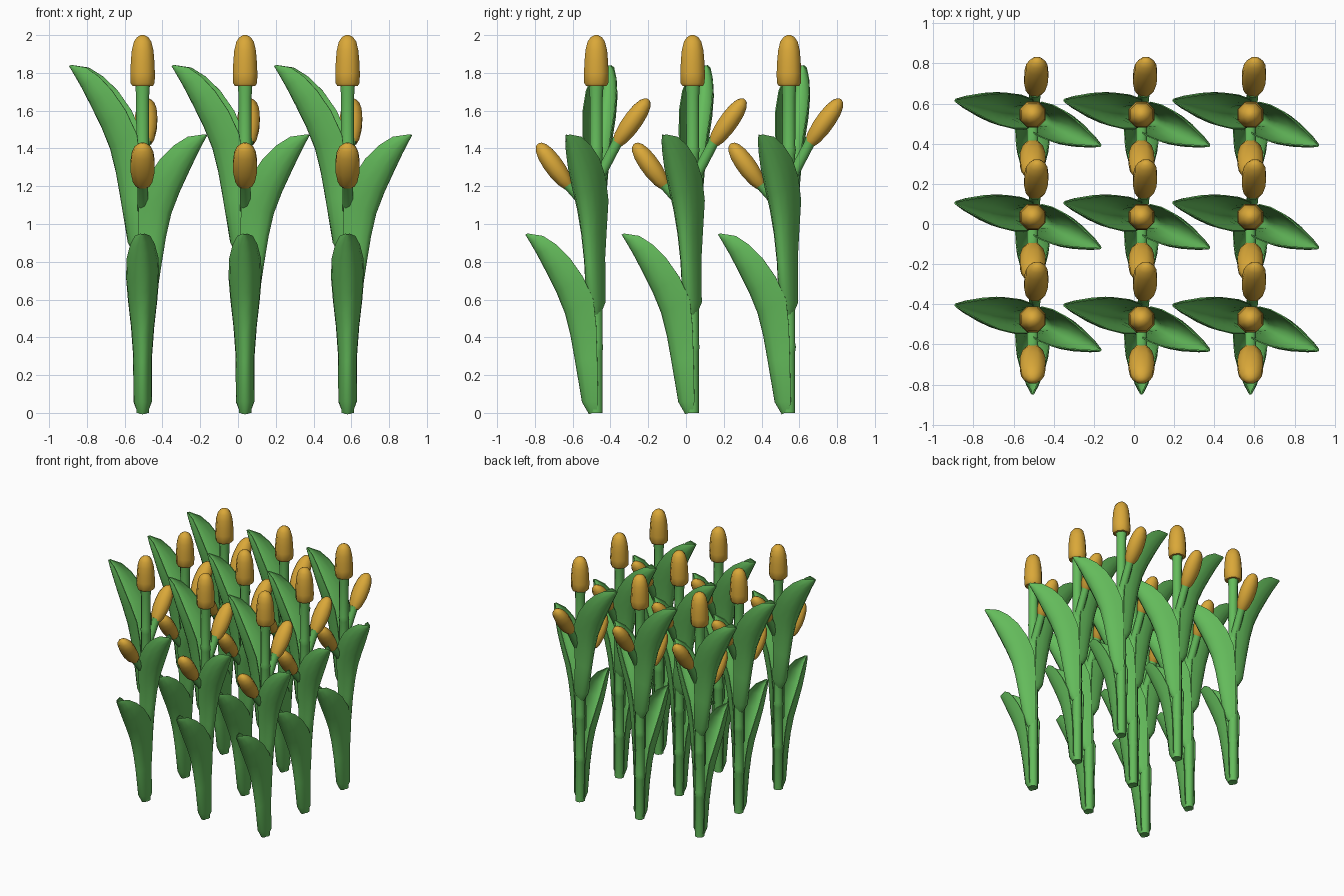
import bpy, bmesh, math
from mathutils import Vector, Matrix

if "Cube" in bpy.data.objects:
    bpy.data.objects.remove(bpy.data.objects["Cube"])


def material(name, rgb):
    m = bpy.data.materials.new(name)
    m.diffuse_color = (*rgb, 1)
    m.use_nodes = True
    m.node_tree.nodes["Principled BSDF"].inputs["Base Color"].default_value = m.diffuse_color
    return m


GREEN = material("leaf green", (0.127, 0.50, 0.105))
GOLD = material("corn gold", (0.70, 0.39, 0.04))


def finish(bm, name, mat, angle):
    """Turn a bmesh into smooth shaded mesh data with sharp edges kept."""
    bmesh.ops.recalc_face_normals(bm, faces=bm.faces)
    for f in bm.faces:
        f.smooth = True
    for e in bm.edges:
        if len(e.link_faces) == 2 and e.calc_face_angle() > math.radians(angle):
            e.smooth = False
    mesh = bpy.data.meshes.new(name)
    bm.to_mesh(mesh)
    bm.free()
    mesh.materials.append(mat)
    return mesh


def loft(bm, rings, closed):
    """Join rows of points with quads."""
    rows = [[bm.verts.new(p) for p in r] for r in rings]
    n = len(rows[0])
    for a, b in zip(rows, rows[1:]):
        for i in range(n if closed else n - 1):
            j = (i + 1) % n
            bm.faces.new((a[i], a[j], b[j], b[i]))
    return rows


def lathe(name, profile, base, tip, mat, sides=8, flat=1.0):
    """Revolve (radius, 0..1 height) along the line base -> tip, flattened across x."""
    base, tip = Vector(base), Vector(tip)
    axis = tip - base
    u = (Vector((1, 0, 0)) - axis * (axis.x / axis.length_squared)).normalized()
    v = axis.normalized().cross(u)
    rings = []
    for r, h in profile:
        rings.append([base + axis * h
                      + u * r * math.cos((i + .5) * math.tau / sides)
                      + v * r * flat * math.sin((i + .5) * math.tau / sides)
                      for i in range(sides)])
    bm = bmesh.new()
    rows = loft(bm, rings, True)
    bm.faces.new(rows[0])
    bm.faces.new(rows[-1])
    return finish(bm, name, mat, 55)


# leaf rows: midrib (out, z), rim (out, z), half width
LEAF = [(.035, .00, .00, .015, .025), (.07, .06, -.01, .06, .043),
        (.105, .27, -.005, .30, .044), (.13, .41, .0, .46, .056),
        (.16, .53, .015, .60, .072), (.205, .64, .07, .72, .082),
        (.26, .75, .14, .82, .078), (.31, .845, .21, .89, .060),
        (.345, .905, .28, .935, .036), (.37, .947, .36, .947, .005)]


def leaf(name, angle, z0, scale):
    """Channel shaped blade that wraps the stem at its base."""
    turn = Matrix.Rotation(angle, 4, 'Z')
    rings = []
    for mo, mz, ro, rz, w in LEAF:
        row = []
        for i in range(9):
            a = (i / 4 - 1) * math.pi / 2
            k = 1 - math.cos(a)
            o, z = mo + (ro - mo) * k, mz + (rz - mz) * k
            row.append(turn @ Vector((o * scale, w * math.sin(a), z * scale + z0)))
        rings.append(row)
    bm = bmesh.new()
    rows = loft(bm, rings, False)
    bm.faces.new(rows[0])
    bmesh.ops.recalc_face_normals(bm, faces=bm.faces)
    bmesh.ops.solidify(bm, geom=bm.faces[:], thickness=0.006)
    return finish(bm, name, GREEN, 60)


# stem with slightly swollen nodes
stem = [(.036, 0)]
for node in (.2, .4, .6, .8):
    stem += [(.036, node - .012), (.040, node), (.036, node + .012)]
stem += [(.037, .96), (.042, 1)]

COB = [(.058, 0), (.069, .06), (.0705, .25), (.067, .5), (.062, .7),
       (.050, .87), (.032, .96), (.010, 1)]
SIDE = [(.040, 0), (.056, .12), (.068, .35), (.069, .55), (.062, .75),
        (.046, .90), (.026, .975), (.008, 1)]
STALK = [(.030, 0), (.030, .9), (.036, 1)]
back_base, front_base = (.012, .112, 1.43), (0, -.15, 1.205)

parts = [
    lathe("stem", stem, (0, 0, 0), (0, 0, 1.74), GREEN),
    lathe("top_cob", COB, (0, 0, 1.73), (0, 0, 2.0), GOLD),
    lathe("back_stalk", STALK, (0, 0, 1.22), (.013, .118, 1.445), GREEN),
    lathe("back_cob", [(r * .93, h) for r, h in SIDE], back_base,
          (.024, .275, 1.66), GOLD, flat=.85),
    lathe("front_stalk", STALK, (0, 0, 1.04), (0, -.155, 1.215), GREEN),
    lathe("front_cob", SIDE, front_base, (0, -.308, 1.425), GOLD, flat=.8),
    leaf("lower_leaf", math.radians(-90), 0, 1),
    leaf("middle_leaf", math.radians(-24.5), .525, 1),
    leaf("upper_leaf", math.radians(169.5), .84, 1.055),
]

# nine plants in a grid sharing the same meshes
for ix in range(3):
    for iy in range(3):
        for mesh in parts:
            ob = bpy.data.objects.new(f"{mesh.name}_{ix}{iy}", mesh)
            ob.location = (-.505 + .5425 * ix, -.475 + .51 * iy, 0)
            bpy.context.collection.objects.link(ob)
